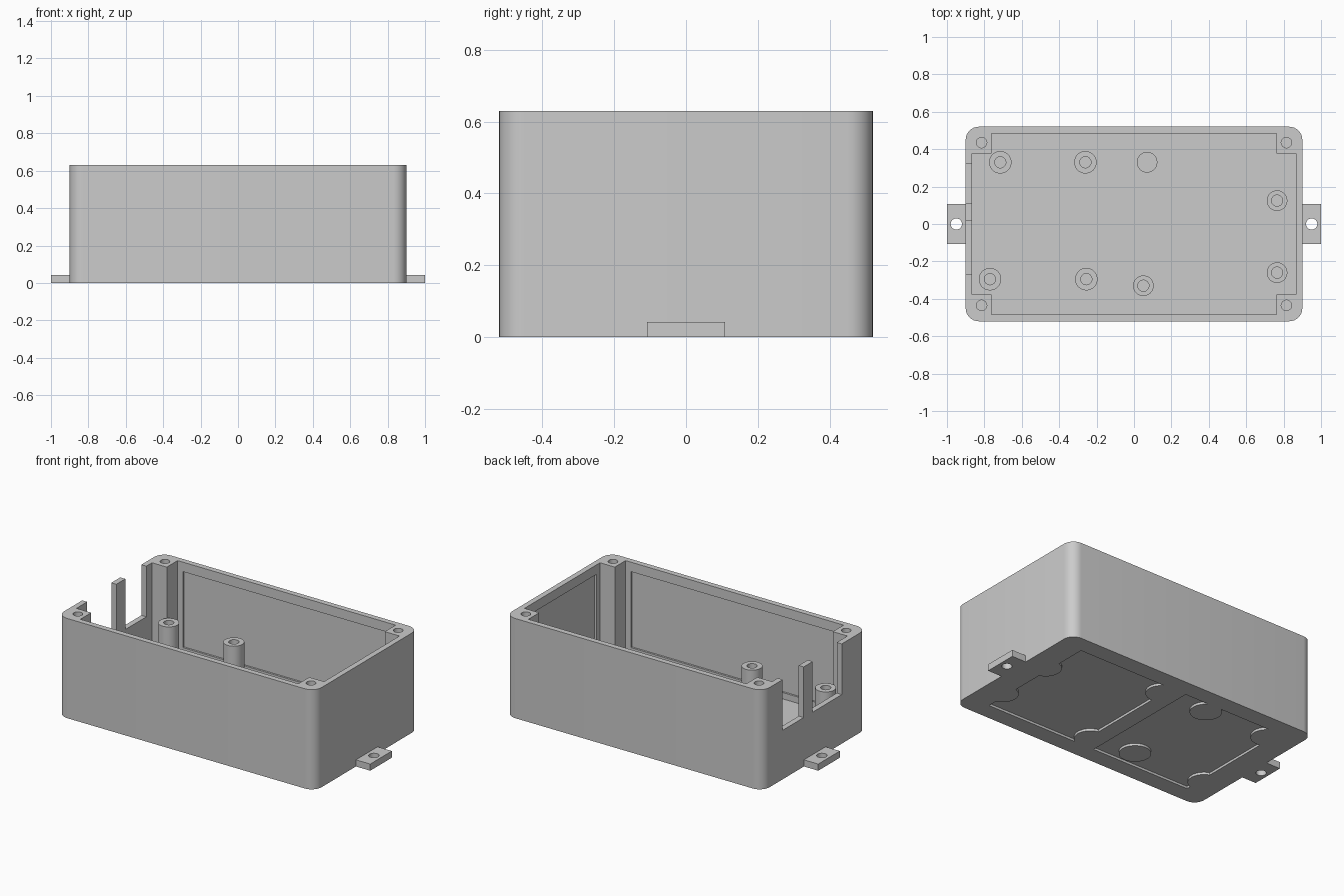
import bpy, bmesh, math

if "Cube" in bpy.data.objects:
    bpy.data.objects.remove(bpy.data.objects["Cube"], do_unlink=True)

grey = bpy.data.materials.new("case grey")
grey.use_nodes = True
tone = (0.6, 0.6, 0.6, 1)
grey.diffuse_color = tone
grey.node_tree.nodes["Principled BSDF"].inputs["Base Color"].default_value = tone

HEIGHT, FLOOR = 0.63, 0.05
HALF_X, HALF_Y = 0.90, 0.52


def prism(name, outline, z0, z1):
    """Extrude a closed 2D outline upward."""
    bm = bmesh.new()
    base = bm.faces.new([bm.verts.new((x, y, z0)) for x, y in outline])
    top = bmesh.ops.extrude_face_region(bm, geom=[base])["geom"]
    bmesh.ops.translate(bm, vec=(0, 0, z1 - z0),
                        verts=[v for v in top if isinstance(v, bmesh.types.BMVert)])
    bmesh.ops.recalc_face_normals(bm, faces=bm.faces)
    mesh = bpy.data.meshes.new(name)
    bm.to_mesh(mesh)
    bm.free()
    mesh.materials.append(grey)
    obj = bpy.data.objects.new(name, mesh)
    bpy.context.collection.objects.link(obj)
    return obj


def rect(x0, x1, y0, y1):
    return [(x0, y0), (x1, y0), (x1, y1), (x0, y1)]


def circle(cx, cy, r, n=32):
    return [(cx + r * math.cos(math.tau * i / n), cy + r * math.sin(math.tau * i / n))
            for i in range(n)]


def rounded_rect(hx, hy, r, n=8):
    pts = []
    for q, (sx, sy) in enumerate([(1, 1), (-1, 1), (-1, -1), (1, -1)]):
        for i in range(n + 1):
            a = math.pi / 2 * (q + i / n)
            pts.append((sx * (hx - r) + r * math.cos(a), sy * (hy - r) + r * math.sin(a)))
    return pts


def cut(target, outline, z0, z1, holes=()):
    """Remove a prism, optionally leaving round islands, from the target."""
    cutter = prism("cutter", outline, z0, z1)
    cutter.hide_render = True
    for cx, cy, r in holes:
        cut(cutter, circle(cx, cy, r), z0 - 0.02, z1 + 0.02)
    mod = target.modifiers.new("cut", 'BOOLEAN')
    mod.operation, mod.solver, mod.object = 'DIFFERENCE', 'EXACT', cutter
    bpy.context.view_layer.objects.active = target
    bpy.ops.object.modifier_apply(modifier=mod.name)
    bpy.data.objects.remove(cutter, do_unlink=True)


def smooth(obj):
    bpy.ops.object.select_all(action='DESELECT')
    obj.select_set(True)
    bpy.context.view_layer.objects.active = obj
    bpy.ops.object.shade_smooth_by_angle(angle=math.radians(30))


# Standoffs: x, y, radius, top height, has a screw hole
standoffs = [
    (-0.715, 0.33, 0.06, 0.31, True), (-0.26, 0.33, 0.06, 0.31, True),
    (-0.77, -0.295, 0.06, 0.31, True), (-0.255, -0.295, 0.06, 0.31, True),
    (0.07, 0.33, 0.055, 0.13, False), (0.05, -0.33, 0.055, 0.13, True),
    (0.765, 0.125, 0.055, 0.13, True), (0.765, -0.26, 0.055, 0.13, True),
]

# Case shell with a cross-shaped cavity that leaves four corner posts
shell = prism("case_shell", rounded_rect(HALF_X, HALF_Y, 0.07), 0, HEIGHT)
IX, IY, PX, PY = 0.865, 0.485, 0.762, 0.377
quarter = [(IX, PY), (PX, PY), (PX, IY)]
cavity = (quarter + [(-x, y) for x, y in reversed(quarter)]
          + [(-x, -y) for x, y in quarter] + [(x, -y) for x, y in reversed(quarter)])
cut(shell, cavity, FLOOR, HEIGHT + 0.1)

# Shallow panels inside the long walls and the closed end wall
for side in (-1, 1):
    cut(shell, rect(-0.725, 0.725, *sorted((side * 0.4, side * 0.497))), 0.09, 0.57)
cut(shell, rect(0.8, 0.877, -0.34, 0.34), 0.09, 0.57)

# Open cable slots in the other end wall
for y0, y1 in ((-0.27, 0.02), (0.11, 0.32)):
    cut(shell, rect(-1.0, -0.84, y0, y1), 0.31, HEIGHT + 0.1)

# Lid screw holes in the corner posts
for sx in (-1, 1):
    for sy in (-1, 1):
        cut(shell, circle(sx * 0.815, sy * 0.435, 0.028, 24), 0.25, HEIGHT + 0.1)

# Shallow underside pockets, left solid below each standoff
for x0, x1 in ((-0.74, -0.042), (0.066, 0.74)):
    islands = [(x, y, 0.093) for x, y, *_ in standoffs if x0 - 0.08 < x < x1 + 0.08]
    cut(shell, rect(x0, x1, -0.41, 0.41), -0.05, 0.015, islands)
smooth(shell)

# Standoffs
for i, (x, y, r, top, drilled) in enumerate(standoffs, 1):
    post = prism(f"standoff_{i}", circle(x, y, r), FLOOR - 0.01, top)
    if drilled:
        cut(post, circle(x, y, 0.03, 24), FLOOR + 0.02, top + 0.1)
    smooth(post)

# Mounting tabs
for name, s in (("left", 1), ("right", -1)):
    tab = prism(f"{name}_mounting_tab", rect(*sorted((s * 0.89, s)), -0.108, 0.108), 0, 0.042)
    cut(tab, circle(s * 0.95, 0, 0.03, 24), -0.1, 0.1)
    smooth(tab)
